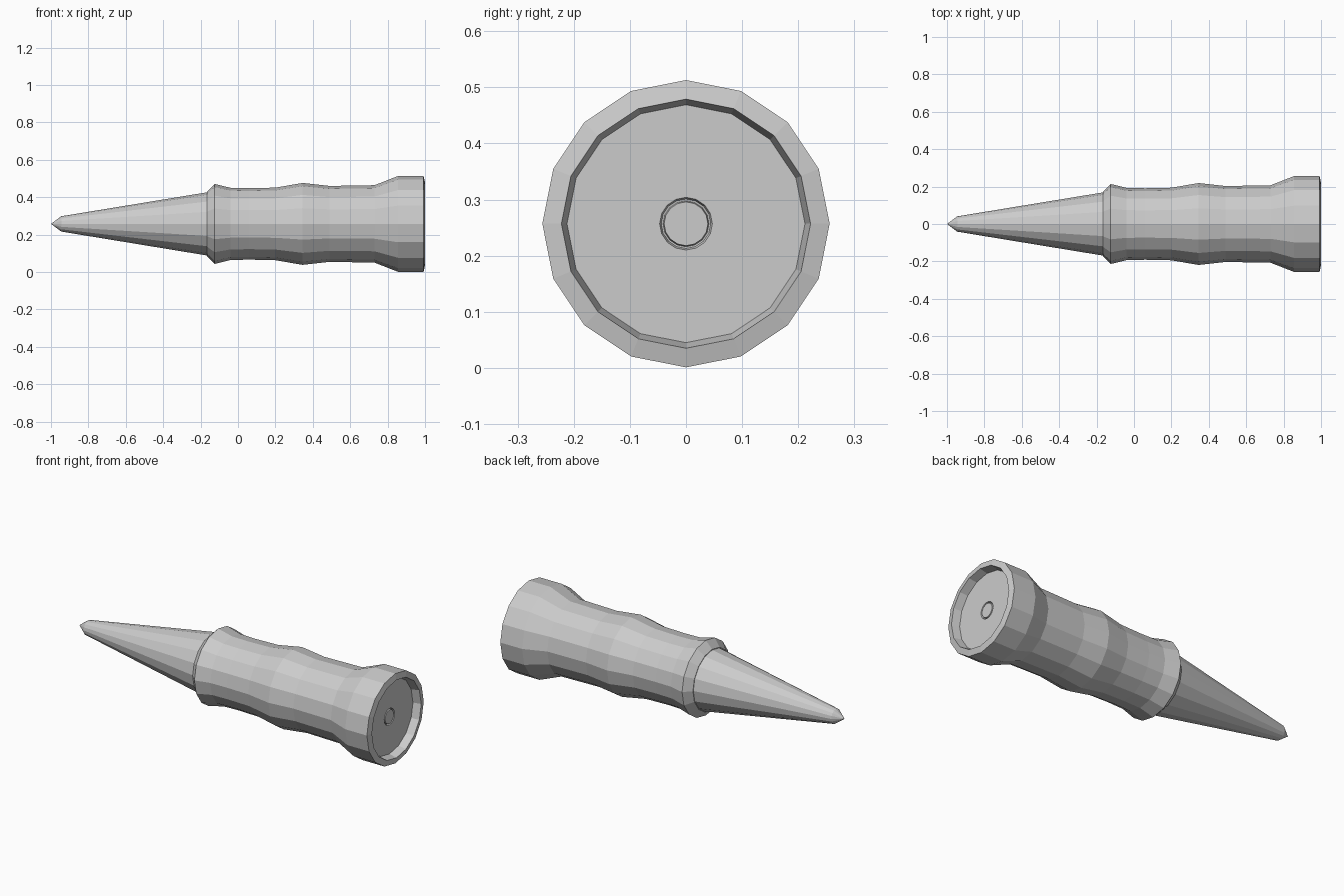
import bpy, bmesh, math

if "Cube" in bpy.data.objects:
    bpy.data.objects.remove(bpy.data.objects["Cube"])

SIDES = 16
AXIS_Z = 0.257


def lathe(name, profile):
    """Revolve (x, radius) points around the long axis; radius 0 closes to a point."""
    bm = bmesh.new()
    rings = []
    for x, r in profile:
        if r == 0:
            rings.append([bm.verts.new((x, 0, AXIS_Z))] * SIDES)
            continue
        ring = []
        for i in range(SIDES):
            a = 2 * math.pi * i / SIDES
            ring.append(bm.verts.new((x, r * math.sin(a), AXIS_Z + r * math.cos(a))))
        rings.append(ring)
    for r0, r1 in zip(rings, rings[1:]):
        for i in range(SIDES):
            j = (i + 1) % SIDES
            corners = list(dict.fromkeys((r0[i], r0[j], r1[j], r1[i])))
            bm.faces.new(corners)
    bmesh.ops.recalc_face_normals(bm, faces=bm.faces)
    mesh = bpy.data.meshes.new(name)
    bm.to_mesh(mesh)
    bm.free()
    obj = bpy.data.objects.new(name, mesh)
    bpy.context.collection.objects.link(obj)
    return obj


# Long tapered point, with its base seated inside the collar
lathe("pointed_tip", [(-1.0, 0), (-0.945, 0.041), (-0.165, 0.169),
                      (-0.15, 0.171), (-0.15, 0)])

# Ribbed body: flared collar, grip bulge, wide end with recessed cap and
# a small round groove in the middle of the recess
lathe("ribbed_body", [
    (-0.15, 0), (-0.165, 0.173), (-0.125, 0.214), (-0.04, 0.193),
    (0.06, 0.191), (0.2, 0.194), (0.345, 0.219), (0.49, 0.203),
    (0.73, 0.207), (0.855, 0.256), (0.992, 0.256), (1.0, 0.222),
    (0.955, 0.212), (0.955, 0.047), (0.945, 0.044), (0.945, 0.041),
    (0.955, 0.039), (0.955, 0),
])
